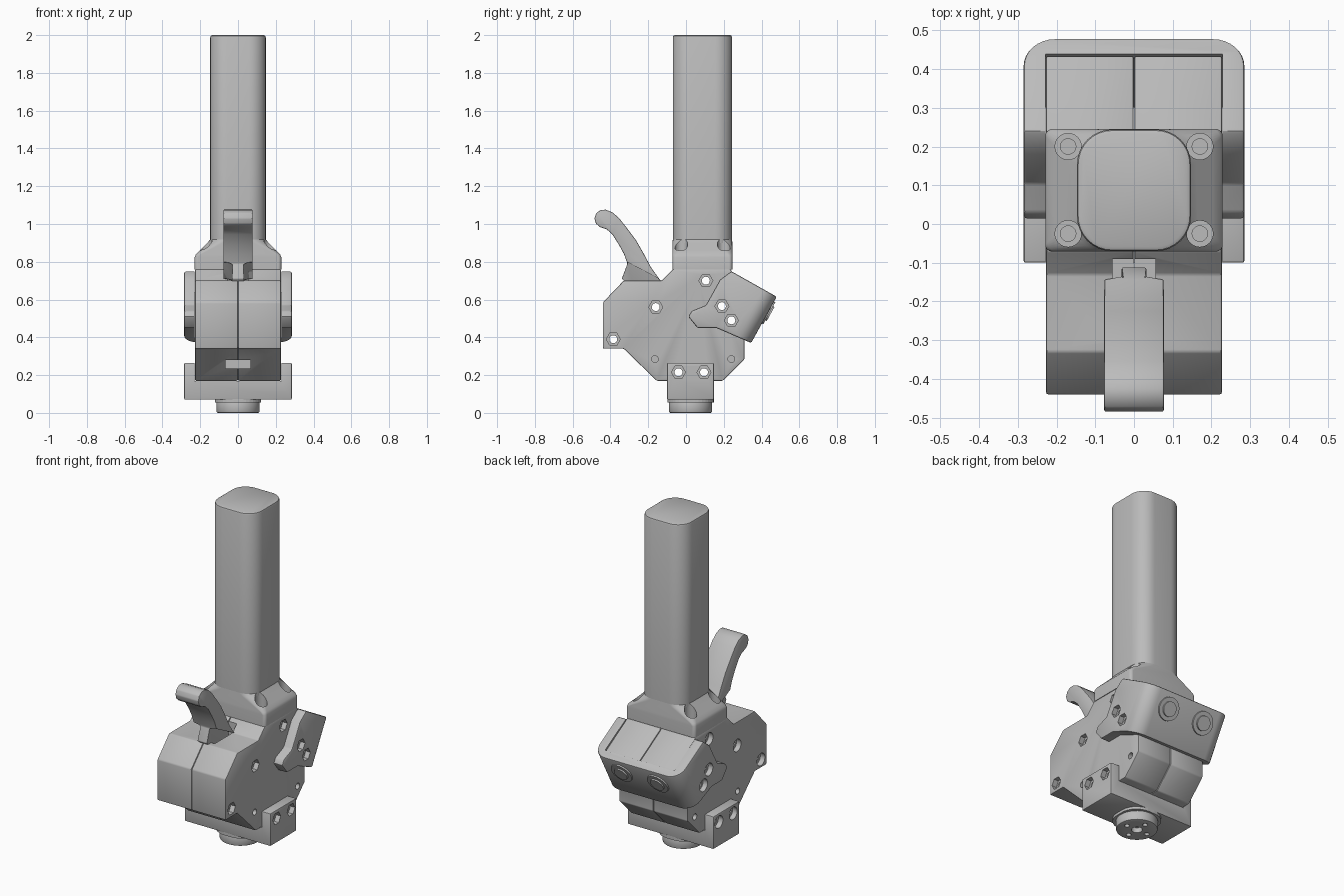
import bpy, bmesh, math
from mathutils import Matrix, Vector

cube = bpy.data.objects.get("Cube")
if cube:
    bpy.data.objects.remove(cube, do_unlink=True)

GREY = (0.5, 0.5, 0.5, 1)
mat = bpy.data.materials.new("plain_grey")
mat.use_nodes = True
mat.diffuse_color = GREY
mat.node_tree.nodes["Principled BSDF"].inputs["Base Color"].default_value = GREY


def make(name, bm):
    bmesh.ops.recalc_face_normals(bm, faces=bm.faces)
    mesh = bpy.data.meshes.new(name)
    bm.to_mesh(mesh)
    bm.free()
    mesh.materials.append(mat)
    ob = bpy.data.objects.new(name, mesh)
    bpy.context.collection.objects.link(ob)
    return ob


def activate(ob):
    bpy.ops.object.select_all(action='DESELECT')
    ob.select_set(True)
    bpy.context.view_layer.objects.active = ob


def bevel(ob, width, segments=2):
    mod = ob.modifiers.new("soft_edges", 'BEVEL')
    mod.width, mod.segments = width, segments
    mod.limit_method, mod.angle_limit = 'ANGLE', 0.6
    activate(ob)
    bpy.ops.object.modifier_apply(modifier=mod.name)


def cut(ob, cutter):
    cutter.hide_render = True
    mod = ob.modifiers.new("cut", 'BOOLEAN')
    mod.operation, mod.solver, mod.object = 'DIFFERENCE', 'EXACT', cutter
    activate(ob)
    bpy.ops.object.modifier_apply(modifier=mod.name)
    bpy.data.objects.remove(cutter, do_unlink=True)


def smooth(ob):
    activate(ob)
    bpy.ops.object.shade_smooth_by_angle(angle=math.radians(32))


def prism_bm(profile, x0, x1):
    """Side outline (y, z) extruded across x."""
    bm = bmesh.new()
    face = bm.faces.new([bm.verts.new((x0, y, z)) for y, z in profile])
    new = bmesh.ops.extrude_face_region(bm, geom=[face])["geom"]
    verts = [g for g in new if isinstance(g, bmesh.types.BMVert)]
    bmesh.ops.translate(bm, verts=verts, vec=(x1 - x0, 0, 0))
    return bm


def box(name, x0, x1, y0, y1, z0, z1):
    return make(name, prism_bm([(y0, z0), (y1, z0), (y1, z1), (y0, z1)], x0, x1))


def rods(name, items, axis='X', sides=24):
    """Cylinders along one axis; items are (centre, radius, length)."""
    turn = Matrix.Rotation(math.pi / 2, 4, 'Y') if axis == 'X' else Matrix()
    bm = bmesh.new()
    for centre, radius, length in items:
        bmesh.ops.create_cone(bm, cap_ends=True, segments=sides, radius1=radius, radius2=radius,
                              depth=length, matrix=Matrix.Translation(centre) @ turn)
    return make(name, bm)


def loft(name, sections, cy, steps=8):
    """Stack of rounded rectangles; sections are (z, half x, half y, corner radius)."""
    bm = bmesh.new()
    rings = []
    for z, hx, hy, r in sections:
        ring = []
        for q, (sx, sy) in enumerate([(1, 1), (-1, 1), (-1, -1), (1, -1)]):
            for i in range(steps + 1):
                a = (q + i / steps) * math.pi / 2
                ring.append(bm.verts.new((sx * (hx - r) + r * math.cos(a),
                                          cy + sy * (hy - r) + r * math.sin(a), z)))
        rings.append(ring)
    n = len(rings[0])
    for low, high in zip(rings, rings[1:]):
        for i in range(n):
            bm.faces.new((low[i], low[(i + 1) % n], high[(i + 1) % n], high[i]))
    bm.faces.new(rings[0])
    bm.faces.new(rings[-1])
    return make(name, bm)


HALF, OUTER = 0.227, 0.285
body_bolts = [(0.105, 0.70), (-0.16, 0.56), (-0.385, 0.39)]
arm_bolts = [(0.19, 0.565), (0.24, 0.49)]
bracket_bolts = [(-0.04, 0.215), (0.095, 0.215)]
all_bolts = body_bolts + arm_bolts + bracket_bolts


def drill(ob, recessed, face_x, sides=(1, -1)):
    """Through holes plus hexagon recesses on the left and round ones on the right."""
    cut(ob, rods("pin_cutter", [((0, y, z), 0.021, 0.8) for y, z in all_bolts]))
    for s in sides:
        cut(ob, rods("recess_cutter", [((s * face_x, y, z), 0.037, 0.06) for y, z in recessed],
                     sides=6 if s > 0 else 24))


# Body: two mirrored halves with a seam
body_outline = [(-0.44, 0.585), (-0.44, 0.34), (-0.33, 0.34), (-0.155, 0.17), (0.195, 0.17),
                (0.31, 0.285), (0.31, 0.41), (0.435, 0.635), (0.245, 0.745), (0.235, 0.76),
                (-0.07, 0.76), (-0.13, 0.70), (-0.33, 0.70)]
for side, s in (("left", 1), ("right", -1)):
    half = make(side + "_body_half", prism_bm(body_outline, s * 0.001, s * HALF))
    bevel(half, 0.006)
    cut(half, box("lever_slot_cutter", -0.055, 0.055, -0.3, -0.09, 0.62, 0.8))
    cut(half, box("front_slot_cutter", -0.065, 0.065, -0.4, -0.16, 0.235, 0.28))
    drill(half, body_bolts, HALF, (s,))
    cut(half, rods("small_hole_cutter", [((s * HALF, y, 0.285), 0.018, 0.06)
                                         for y in (-0.165, 0.24)]))
    smooth(half)

# Rear housing: rounded wall with two side arms
back_top, back_low = Vector((0.48, 0.615)), Vector((0.345, 0.37))
housing_outline = [(0.24, 0.75), back_top, back_low, (0.16, 0.45), (0.06, 0.45), (0.012, 0.51),
                   (0.03, 0.54), (0.105, 0.57), (0.18, 0.705)]
bm = prism_bm(housing_outline, -OUTER, OUTER)
ends = [tuple(back_top), tuple(back_low)]
is_back = lambda v: any((Vector(v.co.yz) - Vector(p)).length < 0.001 for p in ends)
corners = [e for e in bm.edges if all(is_back(v) for v in e.verts)
           and abs(e.verts[0].co.x - e.verts[1].co.x) < 0.001]
bmesh.ops.bevel(bm, geom=corners, offset=0.08, segments=8, profile=0.5, affect='EDGES')
housing = make("rear_housing", bm)
bevel(housing, 0.008)
along = (back_low - back_top).normalized()
normal = Vector((-along.y, along.x))
inner = back_top - normal * 0.048
cavity = [inner - along * 0.5, inner + along * 0.9, inner + along * 0.9 - normal * 0.9,
          inner - along * 0.5 - normal * 0.9]
cut(housing, make("cavity_cutter", prism_bm(cavity, -HALF - 0.002, HALF + 0.002)))
drill(housing, arm_bolts, OUTER)
smooth(housing)

# Round stepped buttons on the housing back
mid = back_top.lerp(back_low, 0.34)
turn = Vector((0, normal.x, normal.y)).to_track_quat('Z', 'Y').to_matrix().to_4x4()
for side, s in (("left", 1), ("right", -1)):
    bm = bmesh.new()
    for r, out in ((0.07, 0.008), (0.046, 0.016)):
        p = mid + normal * (out - 0.02)
        bmesh.ops.create_cone(bm, cap_ends=True, segments=40, radius1=r, radius2=r - 0.004,
                              depth=0.04, matrix=Matrix.Translation((s * 0.12, p.x, p.y)) @ turn)
    smooth(make(side + "_round_button", bm))

# Handle and collar
handle = loft("handle", [(0.9, 0.147, 0.157, 0.09), (1.988, 0.147, 0.157, 0.09),
                         (1.996, 0.144, 0.154, 0.087), (2.0, 0.136, 0.146, 0.08)], 0.087)
smooth(handle)
collar = loft("collar", [(0.758, 0.229, 0.158, 0.018), (0.825, 0.229, 0.158, 0.018),
                         (0.84, 0.223, 0.158, 0.025), (0.905, 0.158, 0.158, 0.085),
                         (0.918, 0.147, 0.157, 0.09)], 0.087)
spots = [(x, y) for x in (-0.17, 0.17) for y in (-0.025, 0.2)]
cut(collar, rods("bore_cutter", [((x, y, 0.92), 0.034, 0.2) for x, y in spots], 'Z'))
cut(collar, rods("screw_cutter", [((x, y, 0.84), 0.02, 0.1) for x, y in spots], 'Z'))
smooth(collar)

# Lever with a narrow foot
lever_outline = [(-0.485, 1.03), (-0.475, 1.058), (-0.452, 1.074), (-0.425, 1.076),
                 (-0.39, 1.062), (-0.355, 1.032), (-0.31, 0.975), (-0.265, 0.915),
                 (-0.225, 0.845), (-0.185, 0.77), (-0.135, 0.70), (-0.11, 0.65), (-0.28, 0.65),
                 (-0.34, 0.71), (-0.31, 0.79), (-0.328, 0.84), (-0.355, 0.89),
                 (-0.39, 0.945), (-0.42, 0.972), (-0.455, 0.984), (-0.477, 1.002)]
bm = prism_bm(lever_outline, -0.077, 0.077)
start, down = Vector((0, -0.285, 0.785)), Vector((0, -0.46, -0.888))
bmesh.ops.bisect_plane(bm, geom=bm.verts[:] + bm.edges[:] + bm.faces[:],
                       plane_co=start, plane_no=down)
for v in bm.verts:
    if (v.co - start).dot(down) > 0.002:
        v.co.x *= 0.42
lever = make("lever", bm)
bevel(lever, 0.005)
smooth(lever)

# Bottom bracket: base with two side walls
bracket = box("bottom_bracket", -OUTER, OUTER, -0.1, 0.147, 0.07, 0.265)
bevel(bracket, 0.006)
cut(bracket, box("channel_cutter", -HALF - 0.002, HALF + 0.002, -0.3, 0.3, 0.168, 0.4))
drill(bracket, bracket_bolts, OUTER)
smooth(bracket)

# Mounting flange and disc
loft("mount_flange", [(0.055, 0.123, 0.123, 0.1), (0.075, 0.123, 0.123, 0.1)], 0.024)
disc = rods("mount_disc", [((0, 0.024, 0.03), 0.114, 0.06)], 'Z', 48)
bevel(disc, 0.008)
holes = [((0, 0.024, 0), 0.03, 0.06)]
for k in range(4):
    a = k * math.pi / 2
    holes.append(((0.07 * math.cos(a), 0.024 + 0.07 * math.sin(a), 0), 0.014, 0.06))
cut(disc, rods("disc_hole_cutter", holes, 'Z'))
smooth(disc)
